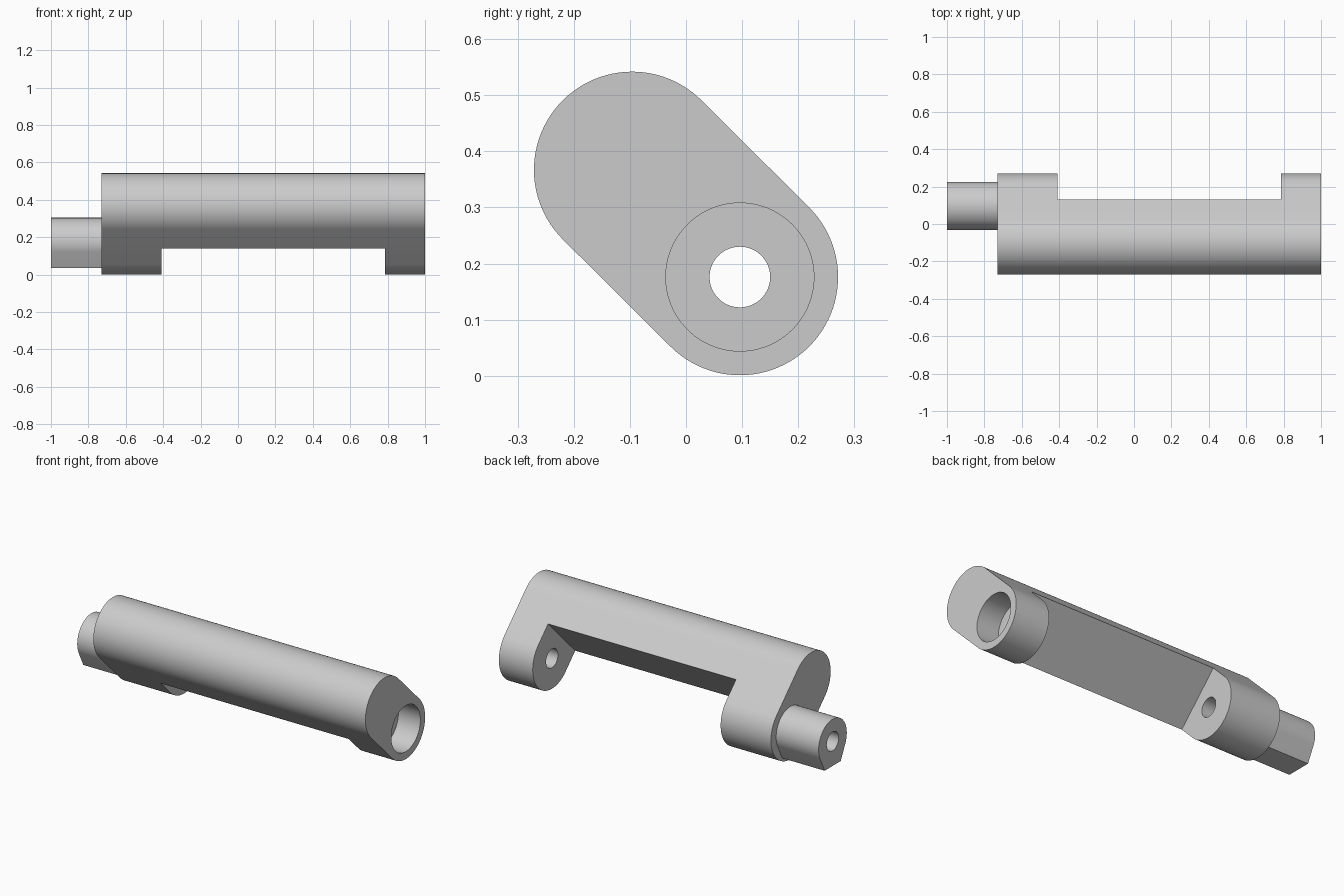
import bpy, bmesh
from math import sin, cos, pi, radians
from mathutils import Vector

cube = bpy.data.objects.get("Cube")
if cube:
    bpy.data.objects.remove(cube, do_unlink=True)

grey = bpy.data.materials.new("light_grey")
grey.use_nodes = True
colour = (0.6, 0.6, 0.6, 1)
grey.diffuse_color = colour
grey.node_tree.nodes["Principled BSDF"].inputs["Base Color"].default_value = colour

# Cross-sections are (y, z) points, extruded along x
PIVOT = Vector((0.096, 0.176))
CREST = Vector((-0.096, 0.367))
AXIS = (PIVOT - CREST).normalized()
ACROSS = Vector((-AXIS.y, AXIS.x))


def arc(centre, radius, start, end, steps=48):
    angles = [radians(start + (end - start) * i / steps) for i in range(steps + 1)]
    return [centre + radius * Vector((cos(a), sin(a))) for a in angles]


def circle(centre, radius):
    return arc(centre, radius, 0, 360, 96)[:-1]


def prism(name, profile, x0, x1):
    bm = bmesh.new()
    face = bm.faces.new([bm.verts.new((x0, p.x, p.y)) for p in profile])
    side = bmesh.ops.extrude_face_region(bm, geom=[face])
    verts = [v for v in side["geom"] if isinstance(v, bmesh.types.BMVert)]
    bmesh.ops.translate(bm, verts=verts, vec=(x1 - x0, 0, 0))
    bmesh.ops.recalc_face_normals(bm, faces=bm.faces)
    mesh = bpy.data.meshes.new(name)
    bm.to_mesh(mesh)
    bm.free()
    mesh.materials.append(grey)
    obj = bpy.data.objects.new(name, mesh)
    bpy.context.collection.objects.link(obj)
    return obj


def activate(obj):
    bpy.ops.object.select_all(action="DESELECT")
    obj.select_set(True)
    bpy.context.view_layer.objects.active = obj


def cut(obj, profile, x0, x1):
    cutter = prism("cutter", profile, x0, x1)
    cutter.hide_render = True
    mod = obj.modifiers.new("cut", "BOOLEAN")
    mod.operation, mod.solver, mod.object = "DIFFERENCE", "EXACT", cutter
    activate(obj)
    bpy.ops.object.modifier_apply(modifier=mod.name)
    bpy.data.objects.remove(cutter, do_unlink=True)


# Slanted handle body with rounded crest and pivot edges
body = prism("handle_body", arc(PIVOT, 0.175, -135, 45) + arc(CREST, 0.175, 45, 225),
             -0.73, 1.0)

# Gap between the two lugs, squared off across the slant
mid = Vector((0.0085, 0.2635))
side, deep = ACROSS * 0.4, AXIS * 0.6
cut(body, [mid - side, mid + side, mid + side + deep, mid - side + deep], -0.41, 0.785)

# Wide socket in one lug, and the pin hole along the pivot
cut(body, circle(PIVOT, 0.132), 0.86, 1.1)
cut(body, circle(PIVOT, 0.054), -1.1, 1.1)

# Round-topped peg with tapered sides and a flat foot
foot = [PIVOT + Vector((s * 0.073, -0.141)) for s in (-1, 1)]
peg = prism("pivot_peg", arc(PIVOT, 0.128, -25, 205) + foot, -1.0, -0.72)
cut(peg, circle(PIVOT, 0.054), -1.1, -0.6)

for obj in (body, peg):
    activate(obj)
    bpy.ops.object.shade_smooth_by_angle(angle=radians(20))
